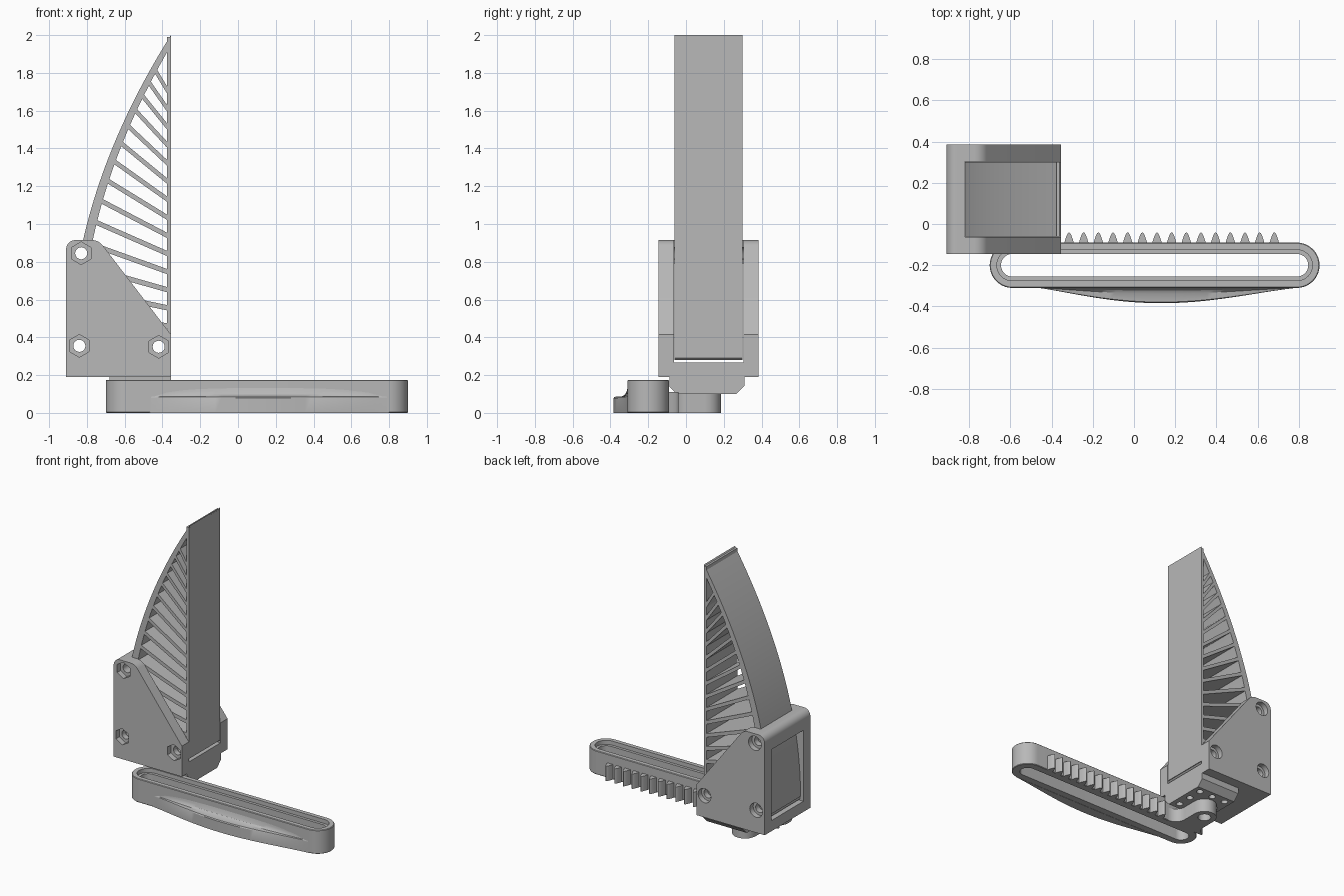
import bpy, bmesh, math
from mathutils import Vector

cube = bpy.data.objects.get("Cube")
if cube:
    bpy.data.objects.remove(cube, do_unlink=True)

grey = bpy.data.materials.new("plain grey")
grey.use_nodes = True
grey.diffuse_color = (0.48, 0.48, 0.48, 1)
grey.node_tree.nodes["Principled BSDF"].inputs["Base Color"].default_value = (0.48, 0.48, 0.48, 1)


def finish(name, bm):
    bmesh.ops.recalc_face_normals(bm, faces=bm.faces)
    mesh = bpy.data.meshes.new(name)
    bm.to_mesh(mesh)
    bm.free()
    mesh.materials.append(grey)
    ob = bpy.data.objects.new(name, mesh)
    bpy.context.collection.objects.link(ob)
    return ob


def add_prism(bm, pts, axis, lo, hi):
    """Extrude a flat outline along y (x, z points) or z (x, y points)."""
    place = (lambda p, h: (p[0], h, p[1])) if axis == "y" else (lambda p, h: (p[0], p[1], h))
    a = [bm.verts.new(place(p, lo)) for p in pts]
    b = [bm.verts.new(place(p, hi)) for p in pts]
    bm.faces.new(a)
    bm.faces.new(b[::-1])
    for i in range(len(pts)):
        j = (i + 1) % len(pts)
        bm.faces.new((a[i], a[j], b[j], b[i]))


def prism(name, pts, axis, lo, hi):
    bm = bmesh.new()
    add_prism(bm, pts, axis, lo, hi)
    return finish(name, bm)


def arc(cx, cy, r, start, end, n=10):
    steps = [math.radians(start + (end - start) * i / n) for i in range(n + 1)]
    return [(cx + r * math.cos(t), cy + r * math.sin(t)) for t in steps]


def circle(cx, cy, r, n=24):
    return arc(cx, cy, r, 0, 360 - 360 / n, n - 1)


def rect(x0, x1, y0, y1):
    return [(x0, y0), (x1, y0), (x1, y1), (x0, y1)]


def cut(ob, cutters):
    bpy.context.view_layer.objects.active = ob
    for c in cutters:
        c.hide_render = True
        mod = ob.modifiers.new("cut", "BOOLEAN")
        mod.operation = "DIFFERENCE"
        mod.solver = "EXACT"
        mod.object = c
        bpy.ops.object.modifier_apply(modifier=mod.name)


FIN = (-0.06, 0.30)       # fin width in y
FACE = -0.355             # flat gripping face in x
BOLTS = [(-0.83, 0.845), (-0.84, 0.355), (-0.42, 0.35)]


def outer(z):
    return -0.89 + 0.185 * (z - 0.3) ** 2


def inner(z):
    return outer(z) + 0.066 - 0.016 * z


# Flexible fin: flat face, curved back and slanted ribs
fin_face = prism("fin_face", rect(FACE - 0.022, FACE, 0.29, 1.99), "y", *FIN)
levels = [0.3 + 1.7 * i / 32 for i in range(33)]
back = [(outer(z), z) for z in levels] + [(min(inner(z), FACE), z) for z in reversed(levels[:-1])]
fin_back = prism("fin_back", back, "y", *FIN)
fin_base = prism("fin_base", [(-0.885, 0.28), (-0.37, 0.28), (FACE, 0.295), (FACE, 0.38),
                              (-0.40, 0.40), (-0.88, 0.40)], "y", *FIN)

bm = bmesh.new()
for i in range(14):
    f = i / 13
    z0 = 0.46 + 1.24 * f
    angle = math.radians(8 + 51 * f)
    d = Vector((-math.cos(angle), math.sin(angle)))
    p = Vector((FACE - 0.015, z0))
    q = p.copy()
    while q.x > inner(q.y) - 0.012:
        q += d * 0.005
    side = Vector((-d.y, d.x)) * (0.014 - 0.004 * f)
    add_prism(bm, [p + side, q + side, q - side, p - side], "y", *FIN)
fin_ribs = finish("fin_ribs", bm)

# Bracket: two side plates, floor and rounded top bar
corner = arc(-0.86, 0.865, 0.05, 90, 180)
plate = [(-0.91, 0.19), (FACE, 0.19), (FACE, 0.415)] + arc(-0.775, 0.84, 0.075, 38, 90) + corner
plate_right = prism("bracket_plate_front", plate, "y", -0.145, FIN[0] - 0.004)
plate_left = prism("bracket_plate_back", plate, "y", FIN[1] + 0.004, 0.385)
prism("bracket_floor", rect(-0.91, FACE, 0.19, 0.268), "y", -0.07, 0.31)
top_bar = prism("bracket_top_bar", [(-0.91, 0.79), (-0.82, 0.79), (-0.82, 0.915)] + corner, "y", -0.07, 0.31)

# Bolt holes with a hexagonal pocket in front and a round one behind
cutters = []
for x, z in BOLTS:
    hole = prism("bolt_cutter", circle(x, z, 0.032), "y", -0.3, 0.5)
    hexagon = [(x + 0.06 * math.sin(k * math.pi / 3), z + 0.06 * math.cos(k * math.pi / 3)) for k in range(6)]
    pocket = prism("nut_cutter", hexagon, "y", -0.3, -0.105)
    head = prism("head_cutter", circle(x, z, 0.052), "y", 0.345, 0.5)
    cut(plate_right, [hole, pocket])
    cut(plate_left, [hole, head])
    for part in (fin_base, fin_back, top_bar):
        cut(part, [hole])
    cutters += [hole, pocket, head]

# Mounting plate under the bracket, with a chamfered rear edge and screw holes
bm = bmesh.new()
section = [(-0.088, 0.192), (0.31, 0.192), (0.31, 0.145), (0.265, 0.10), (-0.05, 0.10), (-0.088, 0.14)]
ends = [[bm.verts.new((x, y, z)) for y, z in section] for x in (-0.68, FACE)]
bm.faces.new(ends[0])
bm.faces.new(ends[1])
for i in range(len(section)):
    j = (i + 1) % len(section)
    bm.faces.new((ends[0][i], ends[0][j], ends[1][j], ends[1][i]))
mount = finish("mounting_plate", bm)
bm = bmesh.new()
for x in (-0.41, -0.52, -0.63):
    for y in (0.0, 0.11, 0.22):
        add_prism(bm, circle(x, y, 0.024, 16), "z", 0.05, 0.15)
screws = finish("screw_cutter", bm)
cut(mount, [screws])
cutters.append(screws)

# Flared lug joining the loop to the mounting plate
lug = prism("lug", [(-0.69, -0.10), (-0.39, -0.10)] + arc(-0.385, -0.01, 0.08, 270, 180)
            + arc(-0.55, 0.10, 0.085, 0, 180) + arc(-0.715, -0.01, 0.08, 0, -72), "z", 0.0, 0.102)
lug_hole = prism("lug_cutter", circle(-0.55, 0.10, 0.045), "z", -0.1, 0.07)
cut(lug, [lug_hole])
cutters.append(lug_hole)

# Long loop: a stepped section swept around a stadium
bm = bmesh.new()
rings = []
for inset, z in [(0, 0.004), (0, 0.171), (0.004, 0.175), (0.035, 0.175), (0.035, 0.145),
                 (0.055, 0.145), (0.055, 0), (0.004, 0)]:
    r = 0.11 - inset
    path = arc(0.79, -0.2, r, -90, 90, 20) + arc(-0.59, -0.2, r, 90, 270, 20)
    rings.append([bm.verts.new((x, y, z)) for x, y in path])
for k, ring in enumerate(rings):
    nxt = rings[(k + 1) % len(rings)]
    for i in range(len(ring)):
        j = (i + 1) % len(ring)
        bm.faces.new((ring[i], ring[j], nxt[j], nxt[i]))
finish("loop", bm)

# Pointed teeth along the rear of the loop
bm = bmesh.new()
for i in range(15):
    x = -0.315 + i * 0.0711
    tooth = [(x + 0.024 * s, -0.04 - 0.055 * abs(s) ** 1.7) for s in (-1, -0.75, -0.5, -0.25, 0, 0.25, 0.5, 0.75, 1)]
    add_prism(bm, tooth, "z", 0.0, 0.11)
finish("loop_teeth", bm)

# Swelling along the front of the loop, filleted into its wall
bm = bmesh.new()
section = [(0, 0), (1, 0), (1, 0.078), (0.93, 0.085), (0.4, 0.088), (0.2, 0.097), (0.08, 0.115), (0, 0.14)]
rows = []
for i in range(41):
    f = i / 40
    x = -0.47 + 1.27 * f
    depth = 0.075 * math.sin(math.pi * f ** 0.93) ** 1.25 if 0 < f < 1 else 0
    rows.append([bm.verts.new((x, -0.308 - (depth + 0.001) * d, z)) for d, z in section])
for a, b in zip(rows, rows[1:]):
    for k in range(len(section)):
        m = (k + 1) % len(section)
        bm.faces.new((a[k], a[m], b[m], b[k]))
bm.faces.new(rows[0])
bm.faces.new(rows[-1])
finish("loop_swelling", bm)

# Tidy up cutters, then shade smooth with sharp edges kept
for c in cutters:
    bpy.data.objects.remove(c, do_unlink=True)
bpy.ops.object.select_all(action="DESELECT")
for ob in bpy.context.scene.objects:
    if ob.type == "MESH":
        ob.select_set(True)
        bpy.context.view_layer.objects.active = ob
bpy.ops.object.shade_smooth_by_angle(angle=math.radians(30))
